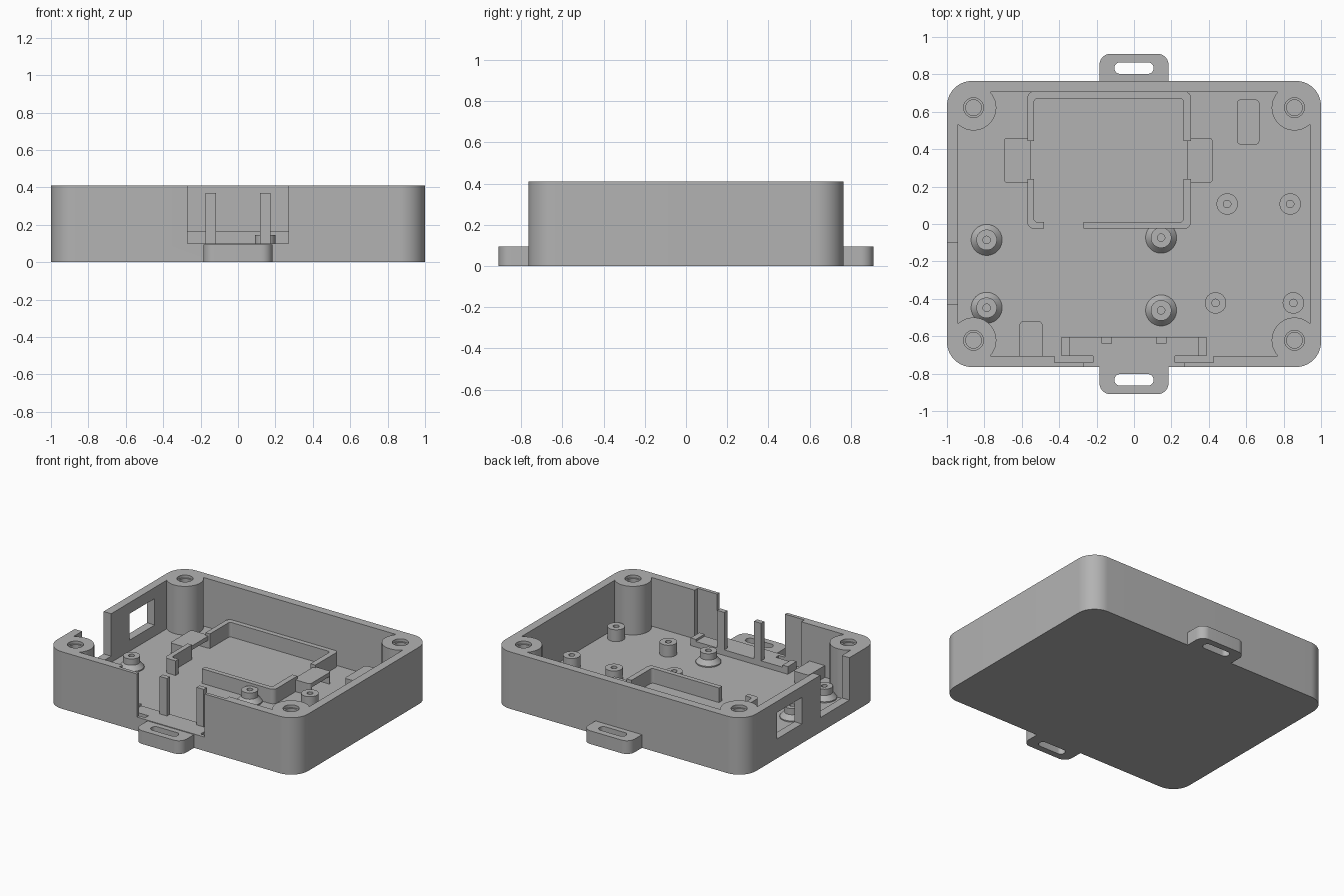
import bpy, bmesh, math

if "Cube" in bpy.data.objects:
    bpy.data.objects.remove(bpy.data.objects["Cube"], do_unlink=True)

grey = bpy.data.materials.new("matte_grey")
grey.use_nodes = True
grey.diffuse_color = (0.45, 0.45, 0.45, 1)
grey.node_tree.nodes["Principled BSDF"].inputs["Base Color"].default_value = (0.45, 0.45, 0.45, 1)

TOP, FLOOR, LOW = 0.41, 0.06, 0.145
WX, WY = 1.0, 0.765          # outer half sizes
IX, IY = 0.94, 0.705         # inner half sizes


def finish(name, bm):
    bmesh.ops.recalc_face_normals(bm, faces=bm.faces)
    mesh = bpy.data.meshes.new(name)
    bm.to_mesh(mesh)
    bm.free()
    mesh.materials.append(grey)
    ob = bpy.data.objects.new(name, mesh)
    bpy.context.collection.objects.link(ob)
    return ob


def prism(name, x, y, z, r=0.0, seg=10):
    """Upright block spanning x, y and z, with rounded vertical corners."""
    bm = bmesh.new()
    pts = []
    corners = ((x[1], y[1], -1, -1), (x[0], y[1], 1, -1), (x[0], y[0], 1, 1), (x[1], y[0], -1, 1))
    for k, (cx, cy, sx, sy) in enumerate(corners):
        steps = seg if r else 0
        for i in range(steps + 1):
            a = math.pi / 2 * (k + i / max(steps, 1))
            pts.append((cx + sx * r + r * math.cos(a), cy + sy * r + r * math.sin(a), z[0]))
    face = bm.faces.new([bm.verts.new(p) for p in pts])
    up = bmesh.ops.extrude_face_region(bm, geom=[face])["geom"]
    bmesh.ops.translate(bm, vec=(0, 0, z[1] - z[0]),
                        verts=[v for v in up if isinstance(v, bmesh.types.BMVert)])
    return finish(name, bm)


def lathe(name, x, y, profile, seg=40):
    """Closed solid turned from (radius, height) points."""
    bm = bmesh.new()
    rings = [[bm.verts.new((x + r * math.cos(2 * math.pi * i / seg),
                            y + r * math.sin(2 * math.pi * i / seg), z)) for i in range(seg)]
             for r, z in profile]
    for a, b in zip(rings, rings[1:]):
        for i in range(seg):
            j = (i + 1) % seg
            bm.faces.new((a[i], a[j], b[j], b[i]))
    bm.faces.new(rings[0])
    bm.faces.new(rings[-1])
    return finish(name, bm)


def combine(ob, tool, op="DIFFERENCE"):
    mod = ob.modifiers.new("bool", "BOOLEAN")
    mod.operation, mod.solver, mod.object = op, "EXACT", tool
    bpy.context.view_layer.objects.active = ob
    bpy.ops.object.modifier_apply(modifier=mod.name)
    bpy.data.objects.remove(tool, do_unlink=True)


def cut(ob, x, y, z, r=0.0):
    combine(ob, prism("cutter", x, y, z, r))


parts = []

# Open case with corner screw bosses
case = prism("case", (-WX, WX), (-WY, WY), (0, TOP), 0.135, 16)
cut(case, (-IX, IX), (-IY, IY), (FLOOR, 1))
for sx in (-1, 1):
    for sy in (-1, 1):
        cx, cy = sx * 0.858, sy * 0.622
        combine(case, lathe("boss", cx, cy, [(0.122, 0.03), (0.122, TOP)]), "UNION")
        combine(case, lathe("hole", cx, cy, [(0.042, 0.12), (0.042, 0.39), (0.053, 0.39), (0.053, 0.5)]))

# Display opening in the front wall, with panel grooves behind its sides
cut(case, (-0.27, 0.27), (-1, -0.69), (0.1, 1))
for sx in (-1, 1):
    cut(case, sorted((sx * 0.22, sx * 0.425)), (-0.74, -0.69), (FLOOR, 1))

# Slot and window in the side wall
cut(case, (-1.1, -0.93), (-0.43, -0.1), (0.105, 1))
cut(case, (-1.1, -0.93), (0.11, 0.395), (0.14, 0.33))
parts.append(case)

# Mounting ears
for name, s in (("front_ear", -1), ("back_ear", 1)):
    ear = prism(name, (-0.185, 0.185), sorted((s * 0.7, s * 0.91)), (0, 0.095), 0.06)
    cut(ear, (-0.3, 0.3), sorted((s * 0.6, s * (WY - 0.004))), (-1, 1))
    cut(ear, (-0.105, 0.105), sorted((s * 0.803, s * 0.864)), (-1, 1), 0.03)
    parts.append(ear)

# Battery tray with cable gaps
tray = prism("battery_tray", (-0.57, 0.305), (-0.025, 0.708), (FLOOR - 0.01, 0.165), 0.035)
cut(tray, (-0.535, 0.265), (0.01, 0.67), (0, 1), 0.02)
cut(tray, (-0.48, -0.27), (-0.1, 0.02), (FLOOR, 1))
cut(tray, (-0.7, 0.4), (0.24, 0.445), (FLOOR, 1))
parts.append(tray)

# Strap loops on both sides of the tray
for name, x in (("right_strap_loop", (-0.695, -0.55)), ("left_strap_loop", (0.285, 0.42))):
    loop = prism(name, x, (0.22, 0.46), (FLOOR - 0.01, LOW), 0.018)
    cut(loop, (-1, 1), (0.24, 0.442), (FLOOR, 0.115))
    parts.append(loop)

# Small rests for the boards
parts.append(prism("back_rest", (0.55, 0.67), (0.425, 0.665), (FLOOR - 0.01, LOW), 0.02))
parts.append(prism("front_rest", (-0.612, -0.49), (-0.73, -0.52), (FLOOR - 0.01, LOW), 0.02))

# Flared standoffs
for i, (x, y) in enumerate(((-0.788, -0.085), (-0.788, -0.448), (0.145, -0.073), (0.145, -0.462))):
    post = lathe(f"flared_standoff_{i + 1}", x, y,
                 [(0.083, 0.05), (0.083, 0.068), (0.055, 0.1), (0.055, LOW)])
    combine(post, lathe("hole", x, y, [(0.02, 0.08), (0.02, 0.3)], 20))
    parts.append(post)

# Plain standoffs
for i, (x, y) in enumerate(((0.498, 0.107), (0.835, 0.107), (0.436, -0.422), (0.852, -0.422))):
    post = lathe(f"plain_standoff_{i + 1}", x, y, [(0.057, 0.05), (0.057, LOW)])
    combine(post, lathe("hole", x, y, [(0.02, 0.08), (0.02, 0.3)], 20))
    parts.append(post)

# Display ledge with end stops and two retaining prongs
parts.append(prism("display_ledge", (-0.35, 0.35), (-IY, -0.605), (FLOOR - 0.01, 0.1)))
for side, s in (("right", -1), ("left", 1)):
    parts.append(prism(f"{side}_ledge_stop", sorted((s * 0.345, s * 0.387)), (-IY, -0.605),
                       (FLOOR - 0.01, 0.115)))
    parts.append(prism(f"{side}_prong", sorted((s * 0.118, s * 0.175)), (-0.64, -0.605),
                       (0.09, 0.37)))

# Smooth the rounded walls, keep the edges sharp
bpy.ops.object.select_all(action="DESELECT")
for ob in parts:
    ob.select_set(True)
bpy.context.view_layer.objects.active = case
bpy.ops.object.shade_smooth_by_angle(angle=math.radians(30))
